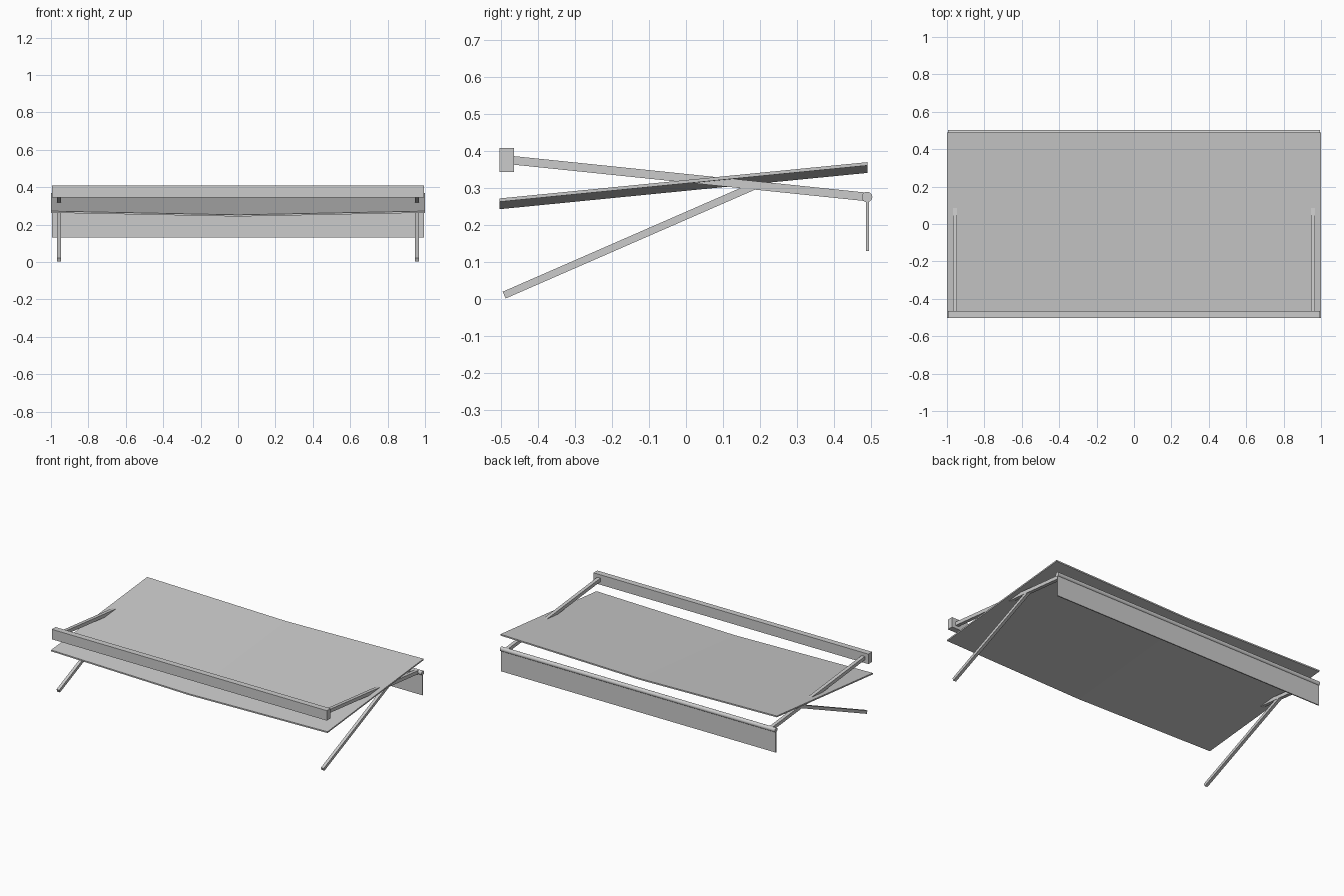
import bpy, bmesh, math
from mathutils import Vector

if "Cube" in bpy.data.objects:
    bpy.data.objects.remove(bpy.data.objects["Cube"])

grey = bpy.data.materials.new("light_grey")
grey.diffuse_color = (0.6, 0.6, 0.6, 1)
grey.use_nodes = True
grey.node_tree.nodes["Principled BSDF"].inputs["Base Color"].default_value = grey.diffuse_color


def add_object(name, bm):
    bmesh.ops.recalc_face_normals(bm, faces=bm.faces)
    mesh = bpy.data.meshes.new(name)
    bm.to_mesh(mesh)
    bm.free()
    mesh.materials.append(grey)
    obj = bpy.data.objects.new(name, mesh)
    bpy.context.collection.objects.link(obj)
    return obj


def box(name, center, size, tilt=0.0):
    """Box turned about the x axis."""
    bm = bmesh.new()
    bmesh.ops.create_cube(bm, size=1.0)
    for v in bm.verts:
        v.co = Vector(a * b for a, b in zip(v.co, size))
    obj = add_object(name, bm)
    obj.location = center
    obj.rotation_euler.x = tilt
    return obj


def bar(name, x, start, end, thick):
    """Square bar between two (y, z) points."""
    dy, dz = end[0] - start[0], end[1] - start[1]
    center = (x, (start[0] + end[0]) / 2, (start[1] + end[1]) / 2)
    return box(name, center, (thick, math.hypot(dy, dz), thick), math.atan2(dz, dy))


# Canopy: thin sheet rising to the back, folded down along its middle
SAG, THICK = 0.02, 0.009
bm = bmesh.new()
sections = []
for x, drop in ((-1, 0), (0, SAG), (1, 0)):
    section = []
    for y, z in ((-0.503, 0.272), (0.49, 0.37)):
        section.append((bm.verts.new((x, y, z - drop)),
                        bm.verts.new((x, y, z - drop - THICK))))
    (ft, fb), (bt, bb) = section
    sections.append([ft, bt, bb, fb])
for a, b in zip(sections, sections[1:]):
    for i in range(4):
        j = (i + 1) % 4
        bm.faces.new((a[i], a[j], b[j], b[i]))
bm.faces.new(sections[0])
bm.faces.new(sections[-1])
add_object("canopy", bm)

# Front rail and hanging back valance
box("front_rail", (0, -0.484, 0.376), (1.99, 0.039, 0.065))
box("valance", (0, 0.49, 0.203), (1.99, 0.007, 0.145))

# Roller along the back
bpy.ops.mesh.primitive_cylinder_add(vertices=32, radius=0.014, depth=1.99,
                                    location=(0, 0.489, 0.276),
                                    rotation=(0, math.pi / 2, 0))
roller = bpy.context.object
roller.name = "roller"
roller.data.materials.append(grey)
bpy.ops.object.shade_smooth_by_angle()

# Side arms and their braces
for side, x in (("left", -0.957), ("right", 0.957)):
    bar(side + "_arm", x, (-0.468, 0.375), (0.489, 0.276), 0.023)
    bar(side + "_brace", x, (-0.491, 0.011), (0.185, 0.306), 0.02)
